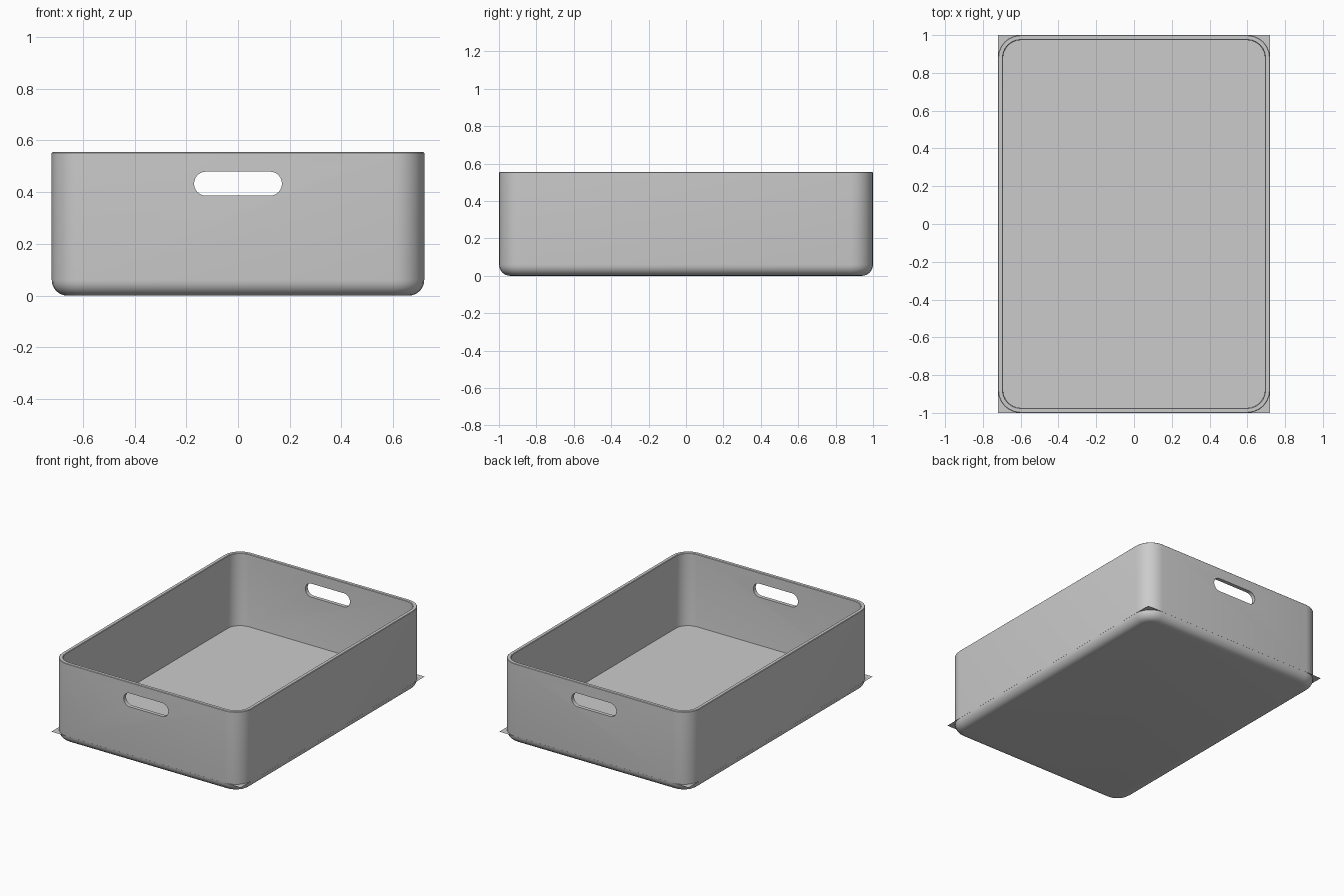
import bpy, bmesh
from math import sin, cos, pi, radians

if "Cube" in bpy.data.objects:
    bpy.data.objects.remove(bpy.data.objects["Cube"])

HX, HY, H = 0.72, 1.0, 0.555      # half sizes and height
R, B, T = 0.12, 0.06, 0.026       # corner radius, bottom rounding, wall thickness
SEG = 6


def link(name, bm):
    me = bpy.data.meshes.new(name)
    bm.normal_update()
    bm.to_mesh(me)
    bm.free()
    ob = bpy.data.objects.new(name, me)
    bpy.context.collection.objects.link(ob)
    return ob


def rounded_loop(bm, inset, z):
    """Rounded rectangle of vertices, shrunk by inset."""
    verts = []
    for q, (sx, sy) in enumerate([(1, 1), (-1, 1), (-1, -1), (1, -1)]):
        for i in range(SEG + 1):
            a = (q + i / SEG) * pi / 2
            verts.append(bm.verts.new((sx * (HX - R) + (R - inset) * cos(a),
                                       sy * (HY - R) + (R - inset) * sin(a), z)))
    return verts


# Tray shell: section as (inset, height), outer base up over the rim to inner base
arc = [i * pi / 2 / SEG for i in range(SEG + 1)]
outer = [(B - B * sin(a), B - B * cos(a)) for a in arc]
inner = [(B - (B - T) * cos(a), B - (B - T) * sin(a)) for a in arc]
section = outer + [(0, H - 0.003), (0.003, H), (T - 0.003, H), (T, H - 0.003)] + inner

bm = bmesh.new()
loops = [rounded_loop(bm, d, z) for d, z in section]
for lo, hi in zip(loops, loops[1:]):
    n = len(lo)
    for i in range(n):
        j = (i + 1) % n
        bm.faces.new((lo[i], lo[j], hi[j], hi[i]))
bm.faces.new(loops[0][::-1])
bm.faces.new(loops[-1])
tray = link("tray_shell", bm)

# Handle slot cutter running through both end walls
bm = bmesh.new()
r, half, zc = 0.0465, 0.17, 0.433
pts = []
for k, s in enumerate((1, -1)):
    for i in range(13):
        a = -pi / 2 + k * pi + i * pi / 12
        pts.append((s * (half - r) + r * cos(a), zc + r * sin(a)))
front = bm.faces.new([bm.verts.new((x, -1.2, z)) for x, z in pts])
ext = bmesh.ops.extrude_face_region(bm, geom=[front])
bmesh.ops.translate(bm, vec=(0, 2.4, 0),
                    verts=[v for v in ext["geom"] if isinstance(v, bmesh.types.BMVert)])
bmesh.ops.recalc_face_normals(bm, faces=bm.faces)
cutter = link("handle_cutter", bm)
cutter.hide_render = True

bpy.context.view_layer.objects.active = tray
tray.select_set(True)
mod = tray.modifiers.new("handles", "BOOLEAN")
mod.operation, mod.solver, mod.object = "DIFFERENCE", "EXACT", cutter
bpy.ops.object.modifier_apply(modifier=mod.name)
bpy.data.objects.remove(cutter)
bpy.ops.object.shade_smooth_by_angle(angle=radians(35))

# Flat floor sheet whose square corners poke past the rounded walls
bm = bmesh.new()
bm.faces.new([bm.verts.new((x * HX, y * HY, 0.056))
              for x, y in [(-1, -1), (1, -1), (1, 1), (-1, 1)]])
link("floor_sheet", bm)
